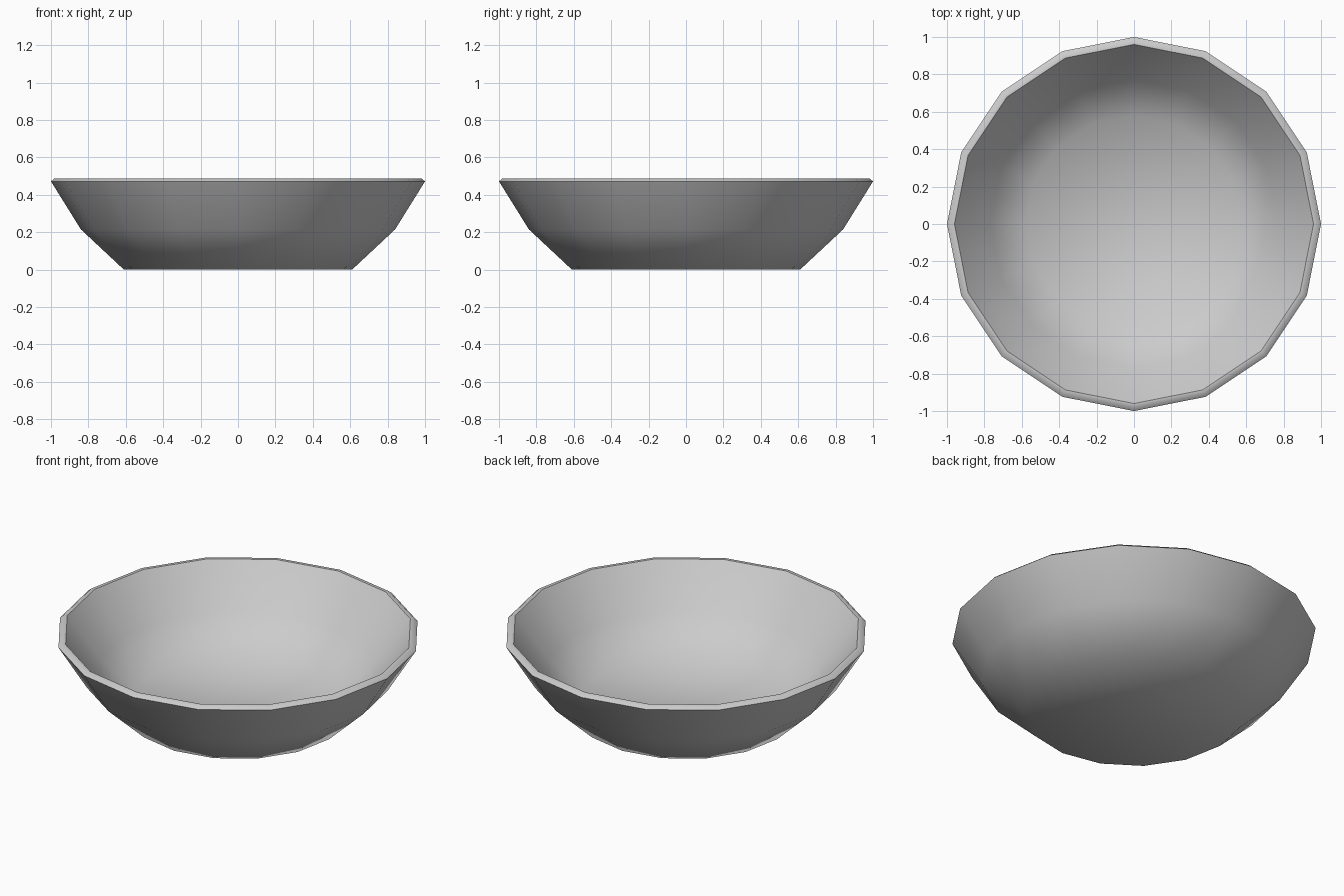
import bpy, bmesh
from math import cos, sin, pi, radians

if "Cube" in bpy.data.objects:
    bpy.data.objects.remove(bpy.data.objects["Cube"])

SIDES = 16
# Bowl profile (radius, height): outer base, outer wall, rim, inner wall, floor
PROFILE = [(0.61, 0.0), (0.84, 0.215), (1.0, 0.472), (0.98, 0.488),
           (0.96, 0.488), (0.77, 0.25), (0.58, 0.075)]

bm = bmesh.new()
rings = [[bm.verts.new((r * cos(2 * pi * i / SIDES), r * sin(2 * pi * i / SIDES), z))
          for i in range(SIDES)] for r, z in PROFILE]

# Walls and rim
for a, b in zip(rings, rings[1:]):
    for i in range(SIDES):
        j = (i + 1) % SIDES
        bm.faces.new((a[i], a[j], b[j], b[i]))

# Underside and inner floor
bm.faces.new(rings[0][::-1])
bm.faces.new(rings[-1])
bmesh.ops.recalc_face_normals(bm, faces=bm.faces[:])

mesh = bpy.data.meshes.new("bowl")
bm.to_mesh(mesh)
bm.free()
bowl = bpy.data.objects.new("bowl", mesh)
bpy.context.collection.objects.link(bowl)

# Smooth walls, crisp rim
bpy.context.view_layer.objects.active = bowl
bowl.select_set(True)
bpy.ops.object.shade_smooth_by_angle(angle=radians(48))
